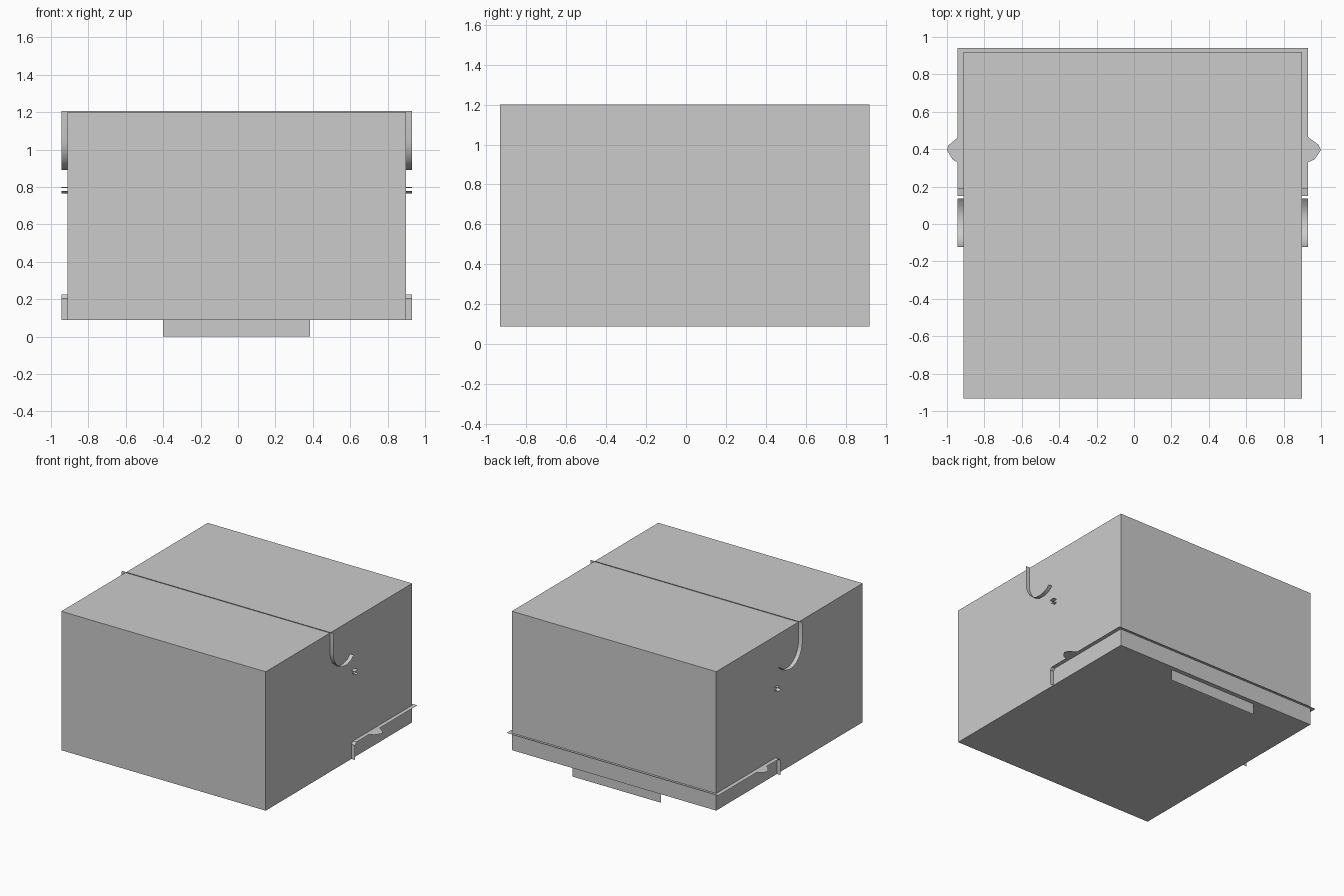
import bpy, bmesh

if "Cube" in bpy.data.objects:
    bpy.data.objects.remove(bpy.data.objects["Cube"])

X_L, X_R = -0.912, 0.898      # box sides
O_L, O_R = -0.945, 0.93       # outer edges of the fins


def make(name, verts, faces, smooth=False):
    me = bpy.data.meshes.new(name)
    me.from_pydata(verts, [], faces)
    ob = bpy.data.objects.new(name, me)
    bpy.context.collection.objects.link(ob)
    if smooth:
        for p in me.polygons:
            p.use_smooth = True
    return ob


def ribbon(name, profile, x0, x1, smooth=False):
    """Thin sheet: a (y, z) profile swept along x."""
    verts = [(x, y, z) for y, z in profile for x in (x0, x1)]
    faces = [(2 * i, 2 * i + 1, 2 * i + 3, 2 * i + 2) for i in range(len(profile) - 1)]
    return make(name, verts, faces, smooth)


def flat(name, outline, z):
    """Horizontal sheet from an (x, y) outline."""
    return make(name, [(x, y, z) for x, y in outline], [tuple(range(len(outline)))])


# main box
bm = bmesh.new()
bmesh.ops.create_cube(bm, size=1)
for v in bm.verts:
    v.co.x = X_R if v.co.x > 0 else X_L
    v.co.y = 0.92 if v.co.y > 0 else -0.932
    v.co.z = 1.2 if v.co.z > 0 else 0.088
me = bpy.data.meshes.new("box_body")
bm.to_mesh(me)
bm.free()
bpy.context.collection.objects.link(bpy.data.objects.new("box_body", me))

# plate hanging below the back edge
ribbon("bottom_plate", [(0.885, 0.0), (0.885, 0.09)], -0.40, 0.385)

# upright strip across the lid
ribbon("top_strip", [(-0.12, 1.185), (-0.12, 1.205)], O_L, O_R)

# horizontal strip along the back
flat("back_strip", [(O_L, 0.92), (O_R, 0.92), (O_R, 0.94), (O_L, 0.94)], 0.225)

# side fins: curved hook, small catch, lower rail
hook = [(-0.122, 1.2), (-0.122, 1.04), (-0.11, 0.99), (-0.085, 0.945), (-0.045, 0.91),
        (0.0, 0.892), (0.05, 0.89), (0.10, 0.905), (0.137, 0.935)]
rail = [(0.92, 0.225), (0.17, 0.225), (0.153, 0.205), (0.153, 0.088)]
for side, x0, x1 in (("left", O_L, X_L), ("right", X_R, O_R)):
    ribbon(side + "_hook", hook, x0, x1, True)
    ribbon(side + "_catch_top", [(0.15, 0.795), (0.19, 0.80)], x0, x1)
    ribbon(side + "_catch_bottom", [(0.15, 0.778), (0.17, 0.764), (0.19, 0.77)], x0, x1)
    ribbon(side + "_rail", rail, x0, x1)

# rounded tabs on the rails
flat("right_tab", [(O_R, 0.465), (0.985, 0.425), (1.0, 0.395), (0.965, 0.345), (O_R, 0.33)], 0.225)
flat("left_tab", [(O_L, 0.46), (-0.993, 0.42), (-1.0, 0.395), (-0.97, 0.345), (O_L, 0.33)], 0.225)
